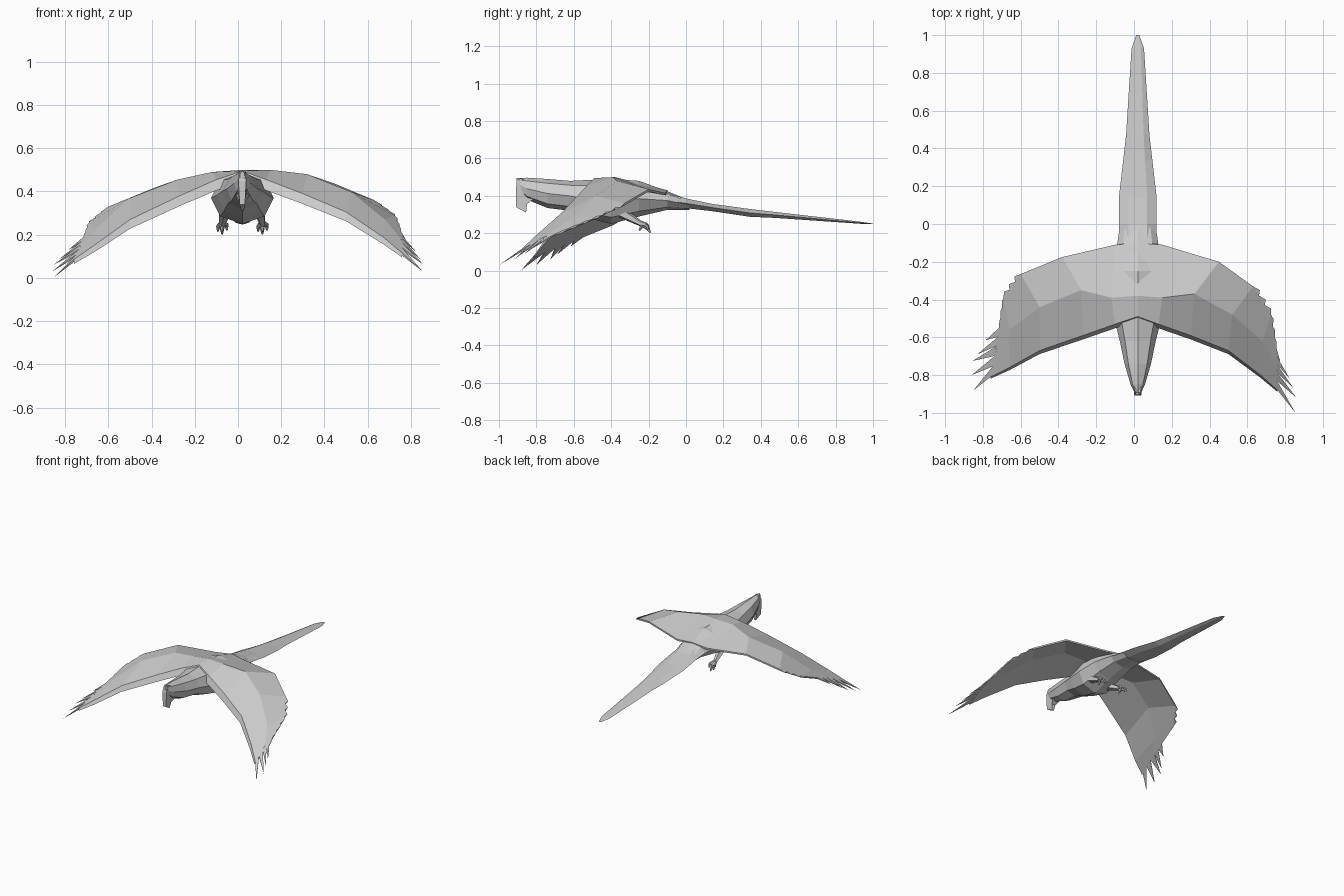
import bpy, math
from mathutils import Vector as V

if "Cube" in bpy.data.objects:
    bpy.data.objects.remove(bpy.data.objects["Cube"])

CX = 0.02  # body centre line


def make(name, verts, faces):
    me = bpy.data.meshes.new(name)
    me.from_pydata([tuple(v) for v in verts], [], faces)
    ob = bpy.data.objects.new(name, me)
    bpy.context.collection.objects.link(ob)
    bpy.context.view_layer.objects.active = ob
    bpy.ops.object.mode_set(mode='EDIT')
    bpy.ops.mesh.select_all(action='SELECT')
    bpy.ops.mesh.normals_make_consistent(inside=False)
    bpy.ops.object.mode_set(mode='OBJECT')
    return ob


def bridge(rings):
    """Skin a list of equal-length closed rings and cap the ends."""
    n = len(rings[0])
    verts = [p for r in rings for p in r]
    faces = [(i * n + j, i * n + (j + 1) % n, (i + 1) * n + (j + 1) % n, (i + 1) * n + j)
             for i in range(len(rings) - 1) for j in range(n)]
    faces += [tuple(range(n)), tuple(range(len(verts) - n, len(verts)))]
    return verts, faces


def loft(name, rows, n, turn=0.0):
    """rows: y, top z, bottom z, half width"""
    rings = []
    for y, t, b, w in rows:
        a = [2 * math.pi * k / n + turn for k in range(n)]
        rings.append([V((CX + w * math.cos(k), y, (t + b) / 2 + (t - b) / 2 * math.sin(k))) for k in a])
    return make(name, *bridge(rings))


# Body with head, and long tail
loft("body", [(-.905, .495, .44, .012), (-.85, .497, .38, .038), (-.74, .49, .335, .07),
              (-.62, .48, .32, .095), (-.52, .485, .28, .12), (-.40, .49, .25, .145),
              (-.25, .48, .29, .13), (-.10, .425, .325, .108), (.02, .375, .325, .09)], 8)
loft("tail", [(-.10, .42, .33, .095), (.0, .39, .33, .1), (.14, .36, .315, .1), (.34, .333, .285, .077),
              (.47, .317, .28, .062), (.93, .263, .25, .033), (1.0, .252, .248, .008)], 6)

# Hooked beak
side = [(-.89, .495), (-.908, .45), (-.908, .34), (-.855, .31), (-.85, .355), (-.82, .38), (-.82, .47)]
half = [.012, .018, .012, .006, .016, .03, .03]
make("beak", *bridge([[V((CX + s * w, y, z)) for (y, z), w in zip(side, half)] for s in (-1, 1)]))


def feather(name, a, b, tip, d=.012):
    dz = V((0, 0, -d))
    make(name, [a, b, tip, a + dz, b + dz],
         [(0, 1, 2), (3, 2, 4), (0, 3, 4, 1), (0, 2, 3), (1, 4, 2)])


def wing(side_name, stations, tips):
    """stations: leading, middle and trailing point of the top surface"""
    thick = [1, 1, .95, .85, .65, .4]
    rings, tops = [], []
    for t, (l, m, r) in zip(thick, stations):
        l, m, r = V(l), V(m), V(r)
        tops.append((l, m, r))
        rings.append([l, m, r, r + V((0, 0, -.012)), m + V((0, 0, -.035 * t)),
                      l + V((0, -.022, -.05)) * t])
    make(side_name + "_wing", *bridge(rings))
    # Flight feathers at the tip
    l, m, r = tops[-1]
    edge = lambda u: l.lerp(m, u * 2) if u < .5 else m.lerp(r, u * 2 - 1)
    n = len(tips)
    for i, t in enumerate(tips):
        feather(f"{side_name}_tip_feather_{i}", edge(i / n), edge((i + 1) / n), V(t))
    # Short serrations along the outer trailing edge
    for s in (3, 4):
        for k in range(3):
            a, b = (tops[s][2].lerp(tops[s + 1][2], f / 3) for f in (k, k + 1))
            inner = tops[s][1].lerp(tops[s + 1][1], k / 3)
            out = (a - inner).normalized() * .022
            feather(f"{side_name}_edge_feather_{s}{k}", a, b, a.lerp(b, .75) + out)


root = ((CX, -.49, .495), (CX, -.38, .50), (CX, -.10, .43))
wing("right", [root,
               ((.13, -.53, .455), (.15, -.39, .50), (.15, -.11, .415)),
               ((.30, -.59, .39), (.32, -.37, .48), (.45, -.20, .435)),
               ((.50, -.67, .305), (.52, -.48, .40), (.63, -.33, .36)),
               ((.67, -.80, .19), (.68, -.62, .27), (.725, -.48, .29)),
               ((.76, -.88, .115), (.755, -.76, .18), (.755, -.66, .215))],
     [(.855, -1.0, .03), (.86, -.92, .06), (.845, -.87, .085), (.825, -.82, .12), (.775, -.73, .18)])
wing("left", [root,
              ((-.10, -.53, .455), (-.12, -.39, .49), (-.10, -.11, .415)),
              ((-.27, -.59, .38), (-.28, -.35, .455), (-.38, -.175, .42)),
              ((-.50, -.67, .27), (-.50, -.44, .37), (-.60, -.265, .33)),
              ((-.66, -.76, .155), (-.66, -.56, .225), (-.69, -.39, .255)),
              ((-.76, -.81, .085), (-.73, -.67, .145), (-.715, -.55, .19))],
     [(-.85, -.88, .004), (-.86, -.80, .03), (-.855, -.725, .06), (-.83, -.69, .085), (-.785, -.615, .13)])


def limb(name, a, b, r1, r2, n=5):
    a, b = V(a), V(b)
    q = (b - a).to_track_quat('Z', 'Y')
    make(name, *bridge([[p + q @ V((r * math.cos(k * 2 * math.pi / n), r * math.sin(k * 2 * math.pi / n), 0))
                         for k in range(n)] for p, r in ((a, r1), (b, r2))]))


# Legs and clawed feet trailing under the belly
for s, nm in ((-1, "left"), (1, "right")):
    x = CX + s * .093
    limb(nm + "_leg", (x - s * .02, -.38, .33), (x, -.24, .25), .035, .014)
    for i, (dx, y, z) in enumerate([(-.02, -.195, .215), (.0, -.19, .202), (.022, -.2, .22), (.0, -.25, .215)]):
        limb(f"{nm}_toe_{i}", (x, -.245, .255), (x + dx * .9, (y - .22) / 2, z + .025), .014, .011)
        limb(f"{nm}_claw_{i}", (x + dx * .9, (y - .22) / 2, z + .025), (x + dx, y, z), .011, .004)
